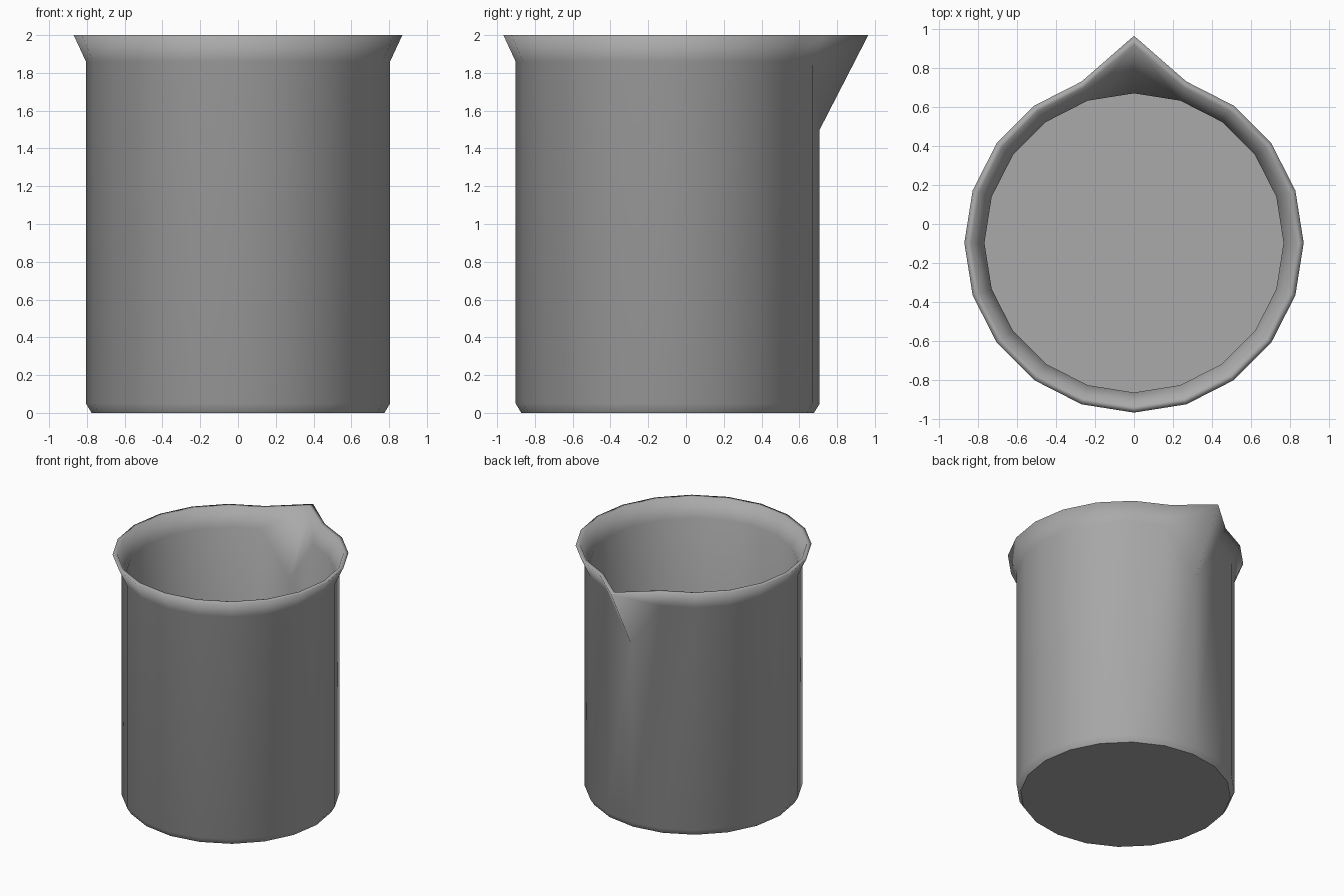
import bpy, bmesh, math

cube = bpy.data.objects.get("Cube")
if cube:
    bpy.data.objects.remove(cube, do_unlink=True)

SIDES = 20
CENTRE_Y = -0.097

# Wall profile (radius, height): base, outer wall, rim, inner wall, floor
PROFILE = [(0.775, 0), (0.805, 0.05), (0.805, 1.86), (0.87, 2),
           (0.835, 2), (0.767, 1.86), (0.767, 0.04)]
# The back column is pulled out into the pouring spout
SPOUT = {2: (0.805, 1.5), 3: (1.062, 2), 4: (1.015, 2), 5: (0.767, 1.5)}
SPOUT_COLUMN = SIDES // 4

bm = bmesh.new()
rings = []
for row, point in enumerate(PROFILE):
    ring = []
    for i in range(SIDES):
        r, z = SPOUT.get(row, point) if i == SPOUT_COLUMN else point
        a = math.tau * i / SIDES
        ring.append(bm.verts.new((r * math.cos(a), r * math.sin(a) + CENTRE_Y, z)))
    rings.append(ring)

# Wall faces; the bent spout faces are split from the neck to the tip
for row, (low, high) in enumerate(zip(rings, rings[1:])):
    for i in range(SIDES):
        j = (i + 1) % SIDES
        a, b, c, d = low[i], low[j], high[j], high[i]
        if row in (2, 4) and SPOUT_COLUMN in (i, j):
            if (row == 2) == (j == SPOUT_COLUMN):
                bm.faces.new((a, b, c))
                bm.faces.new((a, c, d))
            else:
                bm.faces.new((a, b, d))
                bm.faces.new((b, c, d))
        else:
            bm.faces.new((a, b, c, d))

# Base and floor discs with crisp borders
caps = [bm.faces.new(rings[0][::-1]), bm.faces.new(rings[-1])]
for face in bm.faces:
    face.smooth = True
for cap in caps:
    for edge in cap.edges:
        edge.smooth = False
bmesh.ops.recalc_face_normals(bm, faces=bm.faces)

mesh = bpy.data.meshes.new("beaker")
bm.to_mesh(mesh)
bm.free()
beaker = bpy.data.objects.new("beaker", mesh)
bpy.context.collection.objects.link(beaker)

# Plain grey material
grey = bpy.data.materials.new("plain grey")
grey.use_nodes = True
colour = (0.4, 0.4, 0.4, 1)
grey.diffuse_color = colour
grey.node_tree.nodes["Principled BSDF"].inputs["Base Color"].default_value = colour
mesh.materials.append(grey)
